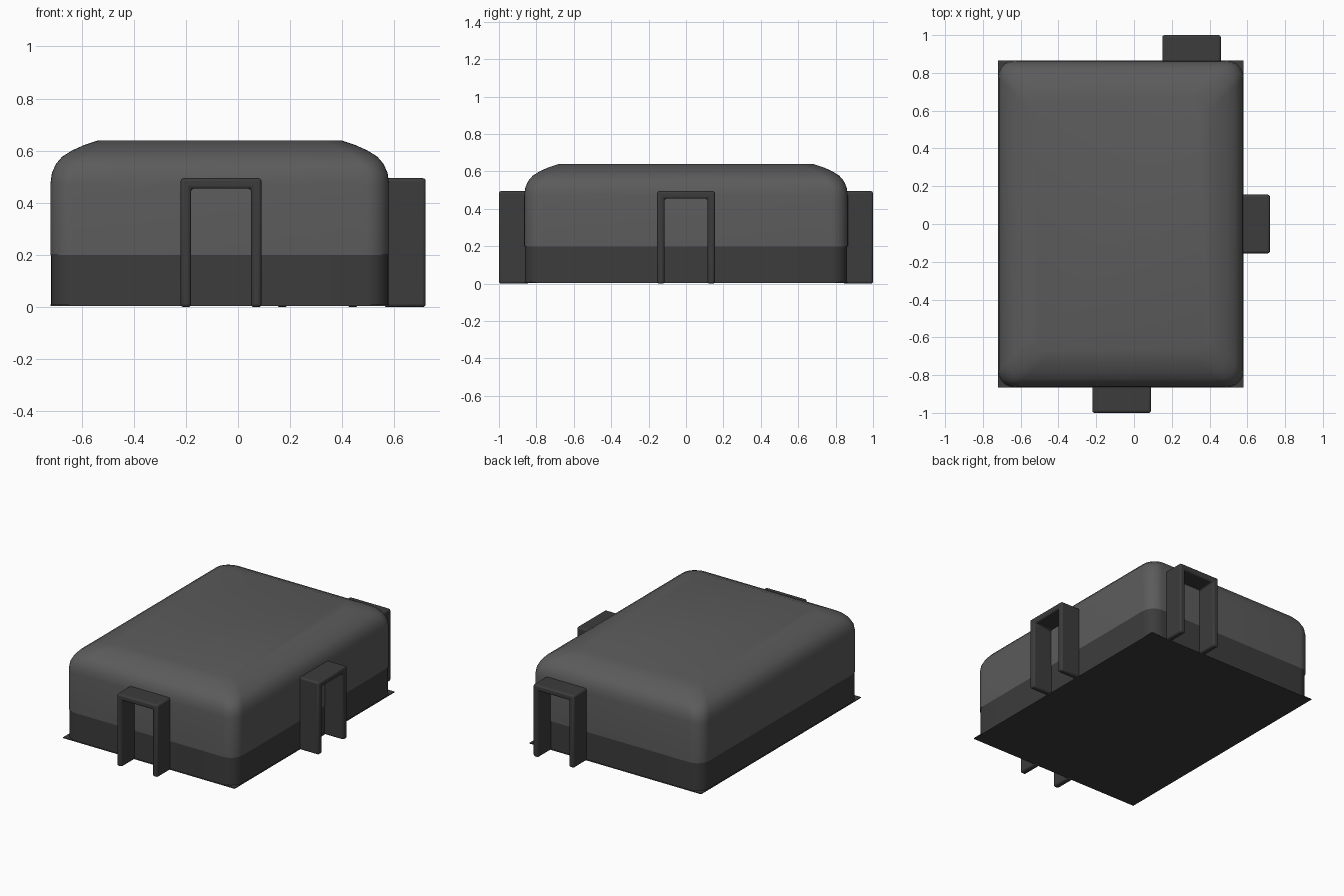
import bpy, bmesh, math
from mathutils import Matrix

if "Cube" in bpy.data.objects:
    bpy.data.objects.remove(bpy.data.objects["Cube"])

def material(name, v):
    m = bpy.data.materials.new(name)
    m.diffuse_color = (v, v, v, 1)
    m.use_nodes = True
    m.node_tree.nodes["Principled BSDF"].inputs["Base Color"].default_value = m.diffuse_color
    return m

GREY = material("mid grey", 0.105)
DARK = material("dark grey", 0.045)
CX, HX, HY = -0.07, 0.65, 0.865   # body centre and half sizes

def finish(bm, name, mat, angle=40):
    bmesh.ops.recalc_face_normals(bm, faces=bm.faces)
    me = bpy.data.meshes.new(name)
    bm.to_mesh(me)
    bm.free()
    me.materials.append(mat)
    ob = bpy.data.objects.new(name, me)
    bpy.context.collection.objects.link(ob)
    bpy.ops.object.select_all(action='DESELECT')
    ob.select_set(True)
    bpy.context.view_layer.objects.active = ob
    bpy.ops.object.shade_smooth_by_angle(angle=math.radians(angle))
    return ob

def ring(bm, inset, z, r, n=8):
    """Rounded rectangle of vertices."""
    verts = []
    for k, (sx, sy) in enumerate([(1, 1), (-1, 1), (-1, -1), (1, -1)]):
        for i in range(n + 1):
            a = math.pi / 2 * (k + i / n)
            verts.append(bm.verts.new((CX + sx * (HX - inset - r) + r * math.cos(a),
                                       sy * (HY - inset - r) + r * math.sin(a), z)))
    return verts

def loft(name, mat, levels, cap):
    bm = bmesh.new()
    rings = [ring(bm, *lv) for lv in levels]
    for a, b in zip(rings, rings[1:]):
        for i in range(len(a)):
            j = (i + 1) % len(a)
            bm.faces.new((a[i], a[j], b[j], b[i]))
    if cap:
        bm.faces.new(rings[-1])
    return finish(bm, name, mat)

# Rounded housing lid
loft("housing", GREY, [(0, 0.2, 0.09), (0, 0.47, 0.09), (0.006, 0.515, 0.09),
                       (0.022, 0.55, 0.09), (0.045, 0.577, 0.09),
                       (0.085, 0.602, 0.09), (0.13, 0.622, 0.09),
                       (0.185, 0.64, 0.09)], True)

# Dark skirt below the lid
loft("skirt", DARK, [(0.003, 0.005, 0.09), (0.003, 0.203, 0.09)], False)

# Square-cornered base plate
bm = bmesh.new()
bmesh.ops.create_cube(bm, size=1, matrix=Matrix.Translation((CX, 0, 0.007))
                      @ Matrix.Diagonal((2 * HX, 2 * HY, 0.006, 1)))
finish(bm, "base_plate", DARK)

# Arched lugs: U profile extruded outward from the wall
def arch(name, loc, rot):
    w, t, h, d = 0.155, 0.04, 0.495, 0.14
    pts = [(-w, 0), (-w, h), (w, h), (w, 0), (w - t, 0),
           (w - t, h - t), (t - w, h - t), (t - w, 0)]
    bm = bmesh.new()
    face = bm.faces.new([bm.verts.new((x, -d, z)) for x, z in pts])
    ext = bmesh.ops.extrude_face_region(bm, geom=[face])
    for v in ext["geom"]:
        if isinstance(v, bmesh.types.BMVert):
            v.co.y = 0.02
    ob = finish(bm, name, DARK)
    ob.location = loc
    ob.rotation_euler.z = rot
    b = ob.modifiers.new("soft edges", 'BEVEL')
    b.width, b.segments = 0.012, 3

arch("front_arch", (-0.065, -0.86, 0), 0)
arch("back_arch", (0.305, 0.86, 0), math.pi)
arch("right_arch", (0.58, 0, 0), math.pi / 2)
